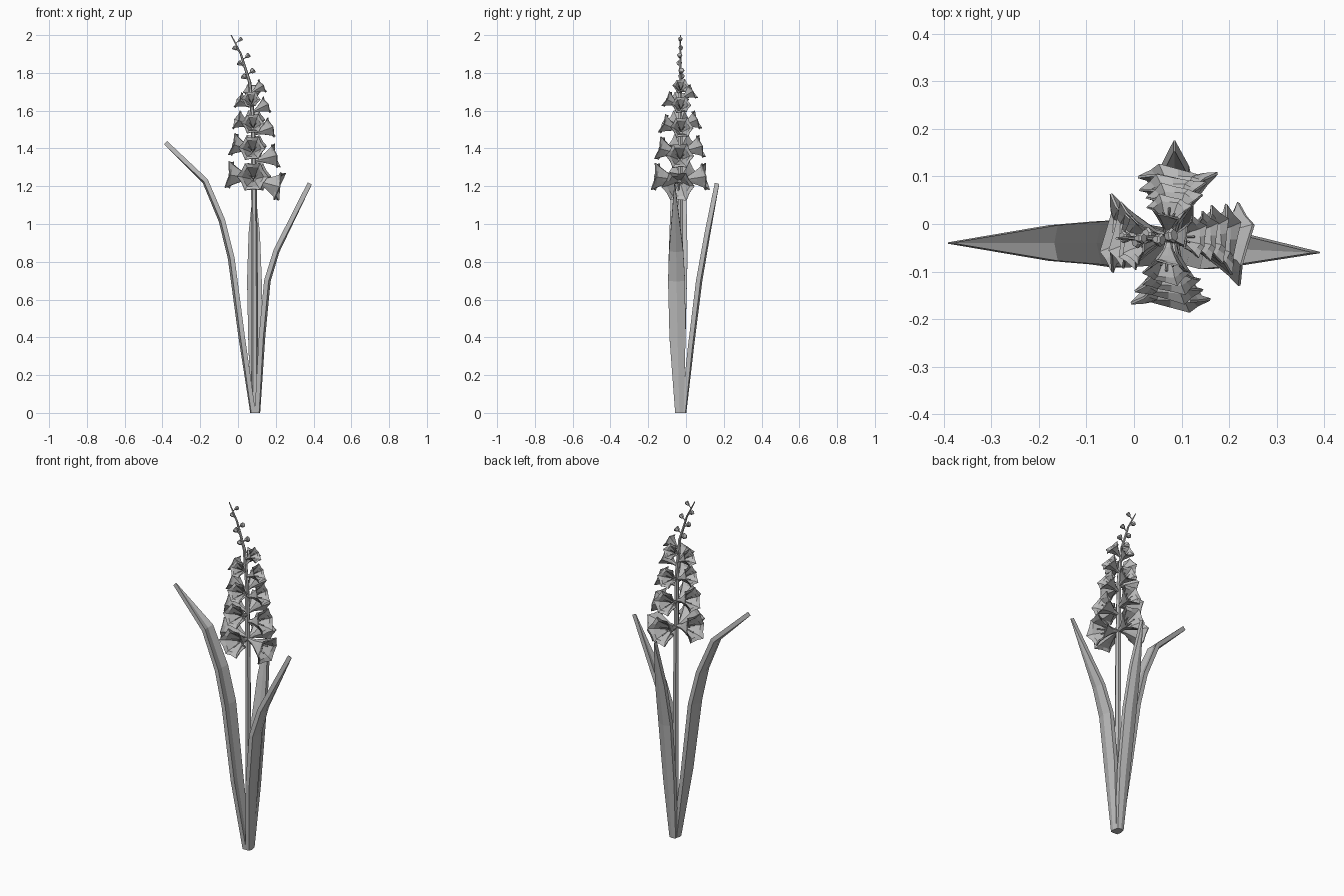
import bpy, bmesh, math, random
from mathutils import Vector, Matrix

random.seed(4)
old = bpy.data.objects.get("Cube")
if old:
    bpy.data.objects.remove(old, do_unlink=True)

grey = bpy.data.materials.new("plain grey")
grey.use_nodes = True
grey.diffuse_color = (0.5, 0.5, 0.5, 1)
grey.node_tree.nodes["Principled BSDF"].inputs["Base Color"].default_value = (0.5, 0.5, 0.5, 1)


def loft(bm, rings):
    """Skin a closed tube through rings of points and cap both ends."""
    rows = [[bm.verts.new(p) for p in ring] for ring in rings]
    n = len(rows[0])
    for a, b in zip(rows, rows[1:]):
        for i in range(n):
            bm.faces.new((a[i], a[(i + 1) % n], b[(i + 1) % n], b[i]))
    bm.faces.new(rows[0][::-1])
    bm.faces.new(rows[-1])


def circle(centre, radius, sides, axis=Vector((0, 0, 1)), notch=1.0):
    """Ring around an axis; every second point is pulled in by notch."""
    turn = axis.to_track_quat('Z', 'Y')
    pts = []
    for i in range(sides):
        a = math.tau * i / sides
        r = radius * (notch if i % 2 else 1)
        pts.append(centre + turn @ Vector((r * math.cos(a), r * math.sin(a), 0)))
    return pts


def finish(bm, name):
    bmesh.ops.recalc_face_normals(bm, faces=bm.faces)
    mesh = bpy.data.meshes.new(name)
    bm.to_mesh(mesh)
    bm.free()
    mesh.materials.append(grey)
    obj = bpy.data.objects.new(name, mesh)
    bpy.context.collection.objects.link(obj)
    return obj


# Stem, leaning over at the top
STEM = [(0.09, 0, 0.019), (0.088, 0.7, 0.017), (0.085, 1.2, 0.015), (0.08, 1.55, 0.012),
        (0.062, 1.75, 0.009), (0.015, 1.9, 0.006), (-0.036, 2.0, 0.003)]
STEM_Y = -0.03


def stem_at(z):
    for (x0, z0, _), (x1, z1, _) in zip(STEM, STEM[1:]):
        if z <= z1:
            return Vector((x0 + (x1 - x0) * (z - z0) / (z1 - z0), STEM_Y, z))
    return Vector((STEM[-1][0], STEM_Y, z))


bm = bmesh.new()
loft(bm, [circle(Vector((x, STEM_Y, z)), r, 6) for x, z, r in STEM])
finish(bm, "stem")


# Leaves: thick folded blades that narrow to an upright edge
def leaf(name, path, widths, across, thick=0.024):
    pts = [Vector(p) for p in path]
    across = Vector(across)
    rings = []
    for i, (p, w) in enumerate(zip(pts, widths)):
        along = (pts[min(i + 1, len(pts) - 1)] - pts[max(i - 1, 0)]).normalized()
        up = along.cross(across).normalized()
        fold = -up * w * 0.12
        half, t = across * w / 2, up * thick / 2
        rings.append([p - half + t, p + fold + t, p + half + t,
                      p + half - t, p + fold - t, p - half - t])
    # level the foot
    for q in rings[0]:
        q.z = 0
    bm = bmesh.new()
    loft(bm, rings)
    finish(bm, name)


leaf("right_leaf", [(0.082, -0.035, 0), (0.025, -0.045, 0.4), (-0.03, -0.042, 0.82),
                    (-0.08, -0.04, 1.02), (-0.17, -0.04, 1.23), (-0.383, -0.04, 1.43)],
     [0.045, 0.085, 0.1, 0.09, 0.075, 0.003], (0, -1, 0))
leaf("left_leaf", [(0.1, -0.035, 0), (0.122, -0.045, 0.4), (0.15, -0.05, 0.7),
                   (0.2, -0.052, 0.86), (0.38, -0.06, 1.215)],
     [0.045, 0.085, 0.09, 0.075, 0.003], (0, 1, 0))
leaf("back_leaf", [(0.09, -0.015, 0), (0.09, 0.022, 0.35), (0.087, 0.065, 0.7),
                   (0.086, 0.11, 0.95), (0.085, 0.164, 1.215)],
     [0.04, 0.07, 0.078, 0.06, 0.003], (-1, 0, 0))

# Flower section: depth, radius, notch between petals; out along the outside, back inside
TRUMPET = [(0, 0.1, 1), (0.35, 0.24, 0.95), (0.7, 0.58, 0.87), (0.92, 0.82, 0.87),
           (1.03, 1.06, 0.8), (1.07, 1.04, 0.8), (0.97, 0.74, 0.87), (0.72, 0.5, 0.87),
           (0.38, 0.16, 0.95)]


def flower(name, z, azimuth, reach, radius, tilt):
    """Six-petalled trumpet with its mouth centre at height z."""
    a, t = math.radians(azimuth), math.radians(tilt)
    axis = Vector((math.cos(a) * math.cos(t), math.sin(a) * math.cos(t), math.sin(t)))
    root = stem_at(z - reach * math.sin(t))
    bm = bmesh.new()
    rings = []
    for d, r, notch in TRUMPET:
        ring = circle(root + axis * reach * d, radius * r, 12, axis, notch)
        if d > 1:  # petal tips curl unevenly
            for k in range(0, 12, 2):
                ring[k] += axis * radius * (0.1 if k % 4 else -0.12)
        rings.append(ring)
    loft(bm, rings)
    # Stamens fanning out of the throat
    turn = axis.to_track_quat('Z', 'Y')
    for k in range(3):
        b = math.tau * k / 3 + 0.5
        side = turn @ Vector((math.cos(b), math.sin(b), 0))
        start = root + axis * reach * 0.36
        end = root + axis * reach * 0.9 + side * radius * 0.3
        loft(bm, [circle(start, radius * 0.035, 4, axis), circle(end, radius * 0.06, 4, axis)])
    finish(bm, name)


# Four columns of flowers that shrink toward the top
COLUMNS = {"front": (270, [1.25, 1.40, 1.53, 1.66]),
           "left": (0, [1.20, 1.36, 1.51, 1.63, 1.73]),
           "back": (90, [1.25, 1.41, 1.55, 1.70]),
           "right": (180, [1.26, 1.42, 1.55, 1.655])}
for side, (azimuth, heights) in COLUMNS.items():
    for row, z in enumerate(heights):
        f = (z - 1.2) / 0.53
        tilt = -14 if (side == "left" and row == 0) else 6 + 26 * f
        flower(f"{side}_flower_{row + 1}", z, azimuth + random.uniform(-6, 6),
               0.135 - 0.065 * f, 0.083 - 0.04 * f, tilt)

# Small closed buds on short stalks, alternating up the tip
BUD = [(0, 0.2), (0.45, 0.22), (0.6, 0.7), (0.9, 1.0), (1.0, 0.75)]
for i, z in enumerate([1.76, 1.79, 1.83, 1.87, 1.91, 1.955]):
    sign = 1 if i % 2 else -1
    size = 0.018 - 0.0012 * i
    axis = Vector((sign * 0.8, random.uniform(-0.25, 0.25), 0.6)).normalized()
    if i == 5:
        axis = Vector((0.75, 0, 0.65)).normalized()
    root = stem_at(z)
    bm = bmesh.new()
    loft(bm, [circle(root + axis * d * 0.045, size * r, 6, axis) for d, r in BUD])
    finish(bm, f"bud_{i + 1}")
